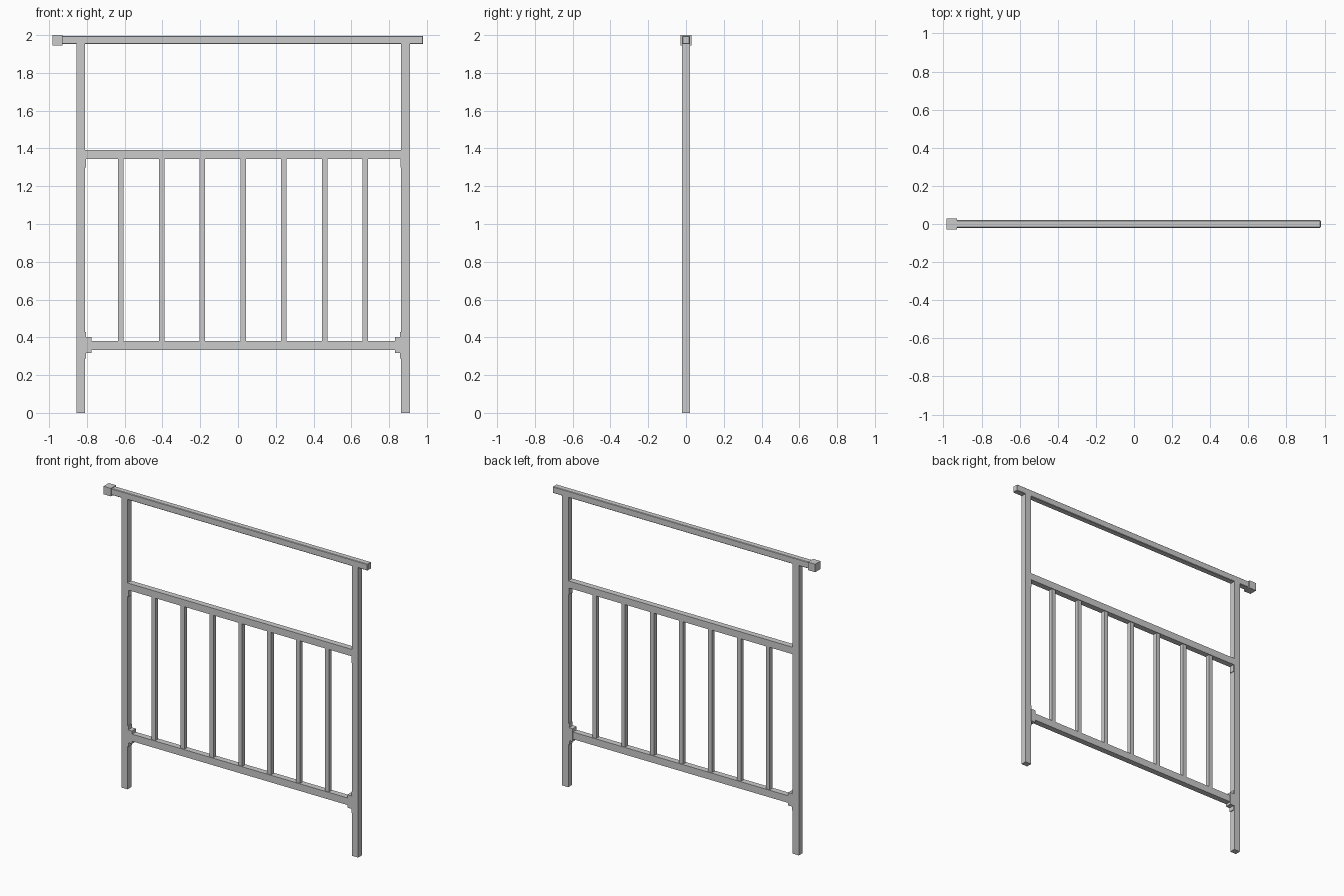
import bpy

if "Cube" in bpy.data.objects:
    bpy.data.objects.remove(bpy.data.objects["Cube"])

MID = 0.027          # centre line between the two posts
INNER = 0.837        # distance from centre line to a post's inner face


def box(name, x, y, z, bevel=0.0):
    """Box from (min, max) ranges on each axis."""
    bpy.ops.mesh.primitive_cube_add(
        size=1, location=[(a + b) / 2 for a, b in (x, y, z)])
    ob = bpy.context.object
    ob.name = name
    ob.scale = [b - a for a, b in (x, y, z)]
    bpy.ops.object.transform_apply(location=False, rotation=False, scale=True)
    if bevel:
        mod = ob.modifiers.new("edge", 'BEVEL')
        mod.width = bevel
        mod.segments = 1
    return ob


Y = (-0.02, 0.02)

# Handrail with a sleeve on its left end
box("handrail", (-0.975, 0.98), Y, (1.952, 1.996), 0.003)
box("handrail_end_sleeve", (-0.983, -0.928), (-0.028, 0.028), (1.946, 2.0))

# Cross rails between the posts
box("middle_rail", (MID - INNER, MID + INNER), Y, (1.344, 1.391))
box("bottom_rail", (MID - INNER, MID + INNER), Y, (0.333, 0.381))

# Posts and their rail brackets, mirrored left and right
for side, s in (("left", -1), ("right", 1)):
    def span(a, b):
        return tuple(sorted((MID + s * a, MID + s * b)))

    box(side + "_post", span(INNER, INNER + 0.046), Y, (0, 1.955))
    box(side + "_bracket_sleeve", span(INNER - 0.034, INNER),
        (-0.021, 0.021), (0.316, 0.403))
    box(side + "_bracket_plate", span(INNER - 0.006, INNER),
        (-0.018, 0.018), (0.287, 0.428))
    box(side + "_middle_plate", span(INNER - 0.005, INNER),
        (-0.018, 0.018), (1.298, 1.345))

# Seven evenly spaced balusters
for i in range(7):
    cx = MID + (i - 3) * 0.2155
    box(f"baluster_{i + 1}", (cx - 0.0145, cx + 0.0145),
        (-0.0145, 0.0145), (0.38, 1.345))
